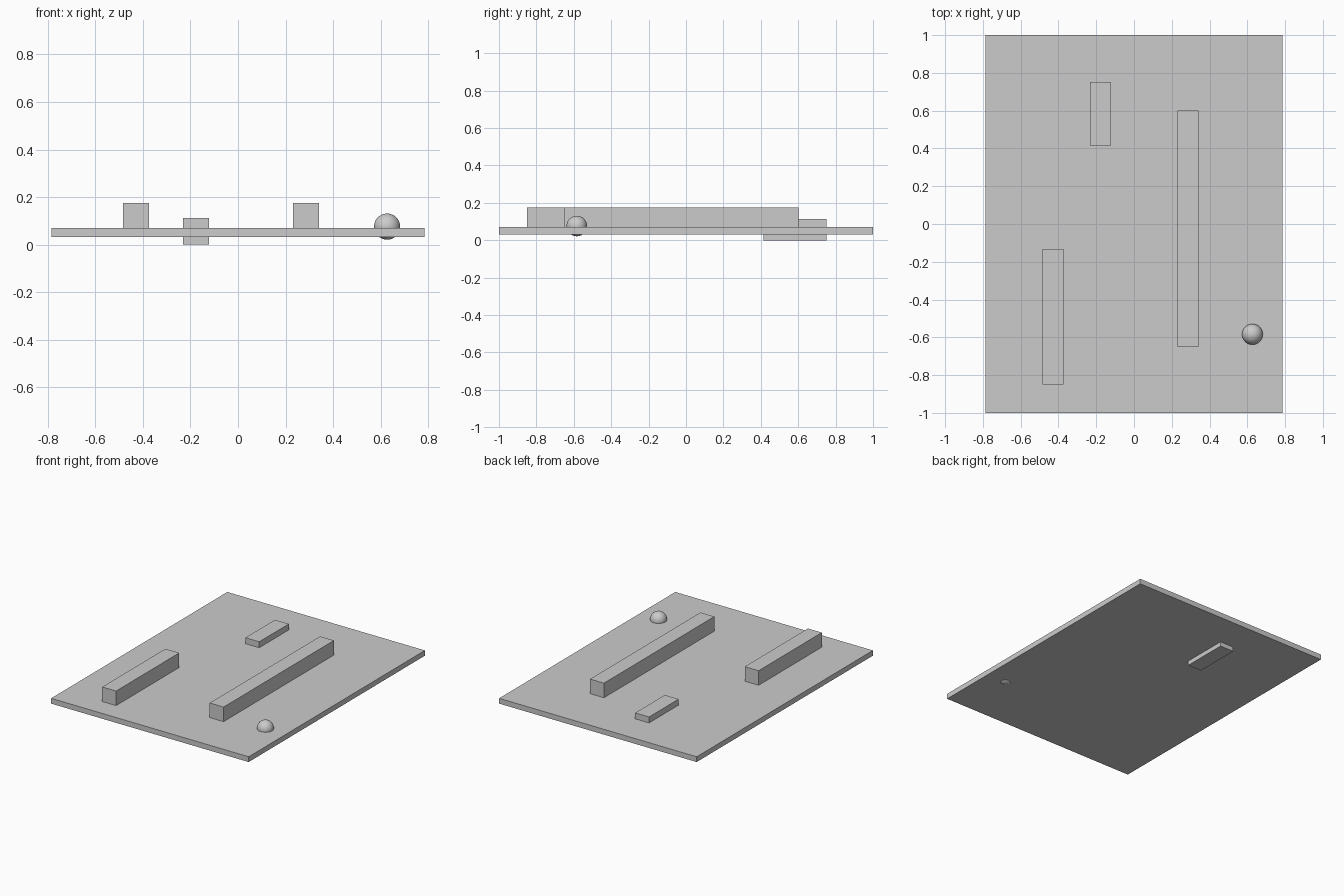
import bpy

if "Cube" in bpy.data.objects:
    bpy.data.objects.remove(bpy.data.objects["Cube"])


def box(name, lo, hi):
    """Axis-aligned box between two corners."""
    centre = [(a + b) / 2 for a, b in zip(lo, hi)]
    bpy.ops.mesh.primitive_cube_add(size=1, location=centre)
    ob = bpy.context.object
    ob.name = name
    ob.scale = [b - a for a, b in zip(lo, hi)]
    bpy.ops.object.transform_apply(location=False, rotation=False, scale=True)
    return ob


BAR = 0.11  # square section shared by all bars

# Base plate
box("floor_plate", (-0.785, -1, 0.032), (0.785, 1, 0.07))

# Bars: name, x centre, y start, y end, bottom z
for name, x, y0, y1, z in (
    ("left_bar", -0.429, -0.85, -0.133, 0.065),
    ("right_bar", 0.286, -0.651, 0.602, 0.065),
    ("short_sunken_bar", -0.177, 0.415, 0.751, 0.0),
):
    top = z + (0.113 if z == 0 else BAR)
    box(name, (x - BAR / 2, y0, z), (x + BAR / 2, y1, top))

# Ball, its lowest part poking through the plate
bpy.ops.mesh.primitive_uv_sphere_add(
    segments=32, ring_count=16, radius=0.055, location=(0.627, -0.584, 0.076))
bpy.context.object.name = "ball"
bpy.ops.object.shade_smooth()
